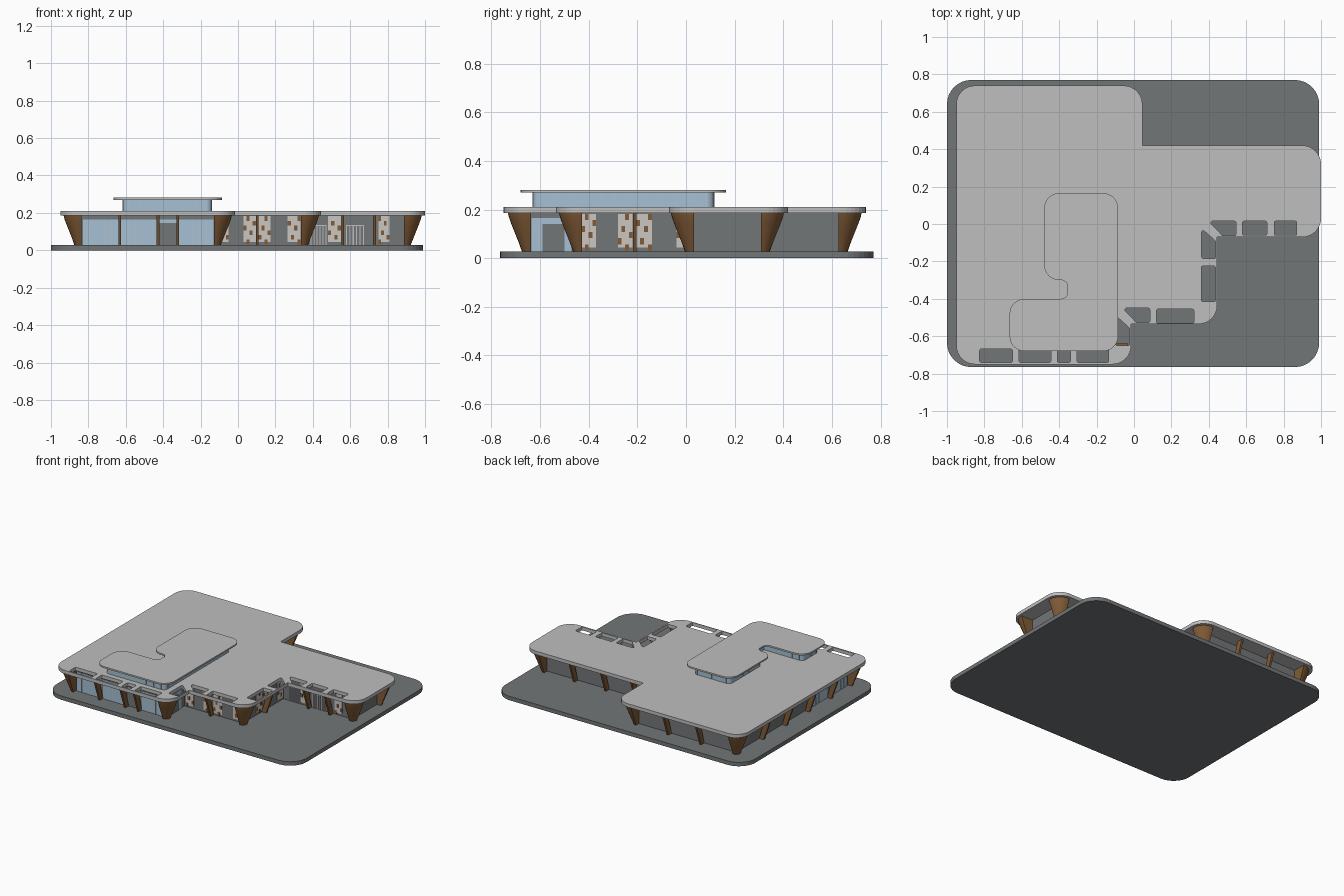
import bpy, bmesh, math
from mathutils import Vector

cube = bpy.data.objects.get("Cube")
if cube:
    bpy.data.objects.remove(cube, do_unlink=True)


def material(name, rgb):
    m = bpy.data.materials.new(name)
    m.use_nodes = True
    m.diffuse_color = (*rgb, 1)
    m.node_tree.nodes["Principled BSDF"].inputs["Base Color"].default_value = (*rgb, 1)
    return m


DARK = material("dark grey", (0.17, 0.18, 0.185))
LIGHT = material("light grey", (0.52, 0.52, 0.52))
WOOD = material("brown wood", (0.22, 0.105, 0.038))
GLASS = material("pale blue glass", (0.38, 0.53, 0.66))
CREAM = material("pale panel", (0.6, 0.57, 0.54))

FLOOR, EAVE, ROOF = 0.028, 0.185, 0.21


def rounded(points, radius=0.1, inner=0.0, steps=8):
    """Round the corners of a counter-clockwise outline."""
    out = []
    for i, p in enumerate(points):
        p = Vector(p)
        a = (Vector(points[i - 1]) - p).normalized()
        b = (Vector(points[(i + 1) % len(points)]) - p).normalized()
        r = radius if a.cross(b) < 0 else inner
        if r == 0:
            out.append(p)
            continue
        half = a.angle(b) / 2
        t = r / math.tan(half)
        centre = p + (a + b).normalized() * (r / math.sin(half))
        u, v = p + a * t - centre, p + b * t - centre
        sweep = math.pi - 2 * half
        for k in range(steps + 1):
            f = k / steps
            w = (u * math.sin((1 - f) * sweep) + v * math.sin(f * sweep)) / math.sin(sweep)
            out.append(centre + w)
    return out


def slab(name, outline, z0, z1, mats, holes=(), rule=None):
    """Extrude a filled outline with holes; rule picks a material from the normal."""
    cu = bpy.data.curves.new(name, 'CURVE')
    cu.dimensions, cu.fill_mode = '2D', 'BOTH'
    cu.extrude = (z1 - z0) / 2
    for loop in [outline, *holes]:
        sp = cu.splines.new('POLY')
        sp.points.add(len(loop) - 1)
        for q, p in zip(sp.points, loop):
            q.co = (p[0], p[1], 0, 1)
        sp.use_cyclic_u = True
    tmp = bpy.data.objects.new(name + "_curve", cu)
    bpy.context.collection.objects.link(tmp)
    deps = bpy.context.evaluated_depsgraph_get()
    me = bpy.data.meshes.new_from_object(tmp.evaluated_get(deps))
    bpy.data.objects.remove(tmp, do_unlink=True)
    bm = bmesh.new()
    bm.from_mesh(me)
    bmesh.ops.remove_doubles(bm, verts=bm.verts, dist=1e-5)
    bmesh.ops.recalc_face_normals(bm, faces=bm.faces)
    bm.normal_update()
    for f in bm.faces:
        f.material_index = rule(f.normal) if rule else 0
        f.smooth = False
    return finish(name, bm, mats, (z0 + z1) / 2, me)


def finish(name, bm, mats, z=0, me=None):
    me = me or bpy.data.meshes.new(name)
    bm.to_mesh(me)
    bm.free()
    me.materials.clear()
    for m in mats:
        me.materials.append(m)
    ob = bpy.data.objects.new(name, me)
    ob.location.z = z
    bpy.context.collection.objects.link(ob)
    return ob


def prism(bm, wall, s0, s1, profile):
    """Sweep a (depth, z) profile along a wall from s0 to s1."""
    axis, at, sign = wall
    ends = []
    for s in (s0, s1):
        ring = []
        for d, z in profile:
            c = at + sign * d
            ring.append(bm.verts.new((s, c, z) if axis == 'y' else (c, s, z)))
        ends.append(ring)
    n = len(profile)
    faces = [bm.faces.new(ends[0]), bm.faces.new(ends[1][::-1])]
    for i in range(n):
        j = (i + 1) % n
        faces.append(bm.faces.new((ends[0][j], ends[0][i], ends[1][i], ends[1][j])))
    bmesh.ops.recalc_face_normals(bm, faces=faces)


def plates(name, mat, items, depth=0.004):
    bm = bmesh.new()
    for wall, s0, s1, z0, z1 in items:
        prism(bm, wall, s0, s1, [(-0.002, z0), (depth, z0), (depth, z1), (-0.002, z1)])
    return finish(name, bm, [mat])


# Base
base = rounded([(-1, -0.765), (0.99, -0.765), (0.99, 0.77), (-1, 0.77)], 0.13)
slab("base_slab", base, 0, FLOOR, [DARK])

# Main roof with openings along the eaves
roof = [(-0.95, -0.75), (-0.015, -0.75), (-0.015, -0.535), (0.445, -0.535), (0.445, -0.07),
        (1, -0.07), (1, 0.42), (0.045, 0.42), (0.045, 0.74), (-0.95, 0.74)]
rects = [(a, -0.74, b, -0.668) for a, b in
         ((-0.825, -0.65), (-0.615, -0.445), (-0.41, -0.34), (-0.305, -0.135))]
rects += [(0.12, -0.53, 0.32, -0.455), (0.36, -0.415, 0.435, -0.225),
          (0.58, -0.06, 0.71, 0.015), (0.75, -0.06, 0.87, 0.015)]
holes = [[(a, b), (c, b), (c, d), (a, d)] for a, b, c, d in rects]
for cx, cy in ((-0.015, -0.535), (0.445, -0.07)):       # mitred openings at inner corners
    holes.append([(cx + 0.028, cy + 0.008), (cx + 0.1, cy + 0.008),
                  (cx + 0.1, cy + 0.085), (cx - 0.045, cy + 0.085)])
    holes.append([(cx - 0.083, cy - 0.115), (cx - 0.008, cy - 0.115),
                  (cx - 0.008, cy - 0.022), (cx - 0.083, cy + 0.045)])
slab("main_roof", rounded(roof, 0.1), EAVE, ROOF, [LIGHT, WOOD],
     [rounded(h, 0.008, steps=2) for h in holes], lambda n: int(n.z < -0.5))

# Walls
walls = [(-0.84, -0.64), (-0.125, -0.64), (-0.125, -0.43), (0.34, -0.43), (0.34, 0.03),
         (0.89, 0.03), (0.89, 0.31), (-0.065, 0.31), (-0.065, 0.63), (-0.84, 0.63)]
slab("walls", walls, FLOOR, EAVE, [DARK])

FRONT, FRONT_SIDE = ('y', -0.64, -1), ('x', -0.125, 1)
MID, MID_SIDE = ('y', -0.43, -1), ('x', 0.34, 1)
WING, WING_END = ('y', 0.03, -1), ('x', 0.89, 1)
WING_BACK, BACK_SIDE = ('y', 0.31, 1), ('x', -0.065, 1)
BACK, SIDE = ('y', 0.63, 1), ('x', -0.84, -1)

# Upper roof and its band of windows
upper = [(-0.665, -0.68), (-0.085, -0.68), (-0.085, 0.165), (-0.48, 0.165),
         (-0.48, -0.3), (-0.355, -0.3), (-0.355, -0.4), (-0.665, -0.4)]
slab("upper_roof", rounded(upper, 0.08, 0.035), 0.27, 0.281, [LIGHT])
band = [(-0.615, -0.63), (-0.14, -0.63), (-0.14, 0.115), (-0.43, 0.115),
        (-0.43, -0.25), (-0.305, -0.25), (-0.305, -0.45), (-0.615, -0.45)]
slab("upper_windows", rounded(band, 0.03), ROOF, 0.27, [GLASS, DARK], (),
     lambda n: int(max(abs(n.x), abs(n.y)) < 0.995))

bars = []
for wall, a, b in ((('y', -0.63, -1), -0.585, -0.17), (('x', -0.14, 1), -0.6, 0.085),
                   (('y', 0.115, 1), -0.4, -0.17), (('x', -0.43, -1), -0.22, 0.085),
                   (('x', -0.615, -1), -0.6, -0.48), (('y', -0.45, 1), -0.585, -0.31)):
    n = max(2, round((b - a) / 0.06))
    bars += [(wall, a + (b - a) * i / n - 0.001, a + (b - a) * i / n + 0.001, ROOF, 0.27)
             for i in range(n + 1)]
plates("upper_window_bars", LIGHT, bars, 0.002)

# Ground floor glazing with thin bars
glass, bars = [], []
for wall, a, b in ((FRONT, -0.83, -0.64), (FRONT, -0.625, -0.435), (FRONT, -0.315, -0.13),
                   (FRONT_SIDE, -0.635, -0.47), (SIDE, -0.62, -0.42), (SIDE, -0.4, -0.17)):
    glass.append((wall, a, b, FLOOR, 0.165))
    n = round((b - a) / 0.035)
    bars += [(wall, a + (b - a) * i / n - 0.001, a + (b - a) * i / n + 0.001, FLOOR, 0.165)
             for i in range(1, n)]
    bars.append((wall, a, b, 0.131, 0.133))
glass.append((FRONT, -0.43, -0.325, 0.145, 0.165))
plates("ground_windows", GLASS, glass)
plates("ground_window_bars", LIGHT, bars, 0.006)
plates("side_door", DARK, [(FRONT_SIDE, -0.59, -0.5, FLOOR, 0.14)], 0.007)

# Pale wall panels with staggered wooden blocks
pale, blocks = [], []
panels = [(MID, -0.11, -0.05), (MID, 0.03, 0.095), (MID, 0.11, 0.175), (MID, 0.265, 0.335),
          (WING, 0.48, 0.55), (WING, 0.75, 0.81), (MID_SIDE, -0.43, -0.37),
          (MID_SIDE, -0.28, -0.22), (MID_SIDE, -0.205, -0.14), (MID_SIDE, -0.04, 0.02)]
for k, (wall, a, b) in enumerate(panels):
    pale.append((wall, a, b, FLOOR + 0.015, 0.182))
    w, h = (b - a) / 4, 0.025
    for row in range(6):
        col = (row * 3 + k) % 5
        if col < 4:
            z = FLOOR + 0.004 + row * h
            blocks.append((wall, a + col * w, a + (col + 1) * w, z, z + h))
plates("pale_panels", CREAM, pale)
plates("wooden_blocks", WOOD, blocks, 0.006)

# Entrance doors with upright bars
doors = []
for a, b in ((0.39, 0.47), (0.58, 0.67)):
    doors += [(WING, a + (b - a) * i / 5 - 0.003, a + (b - a) * i / 5 + 0.003, FLOOR, 0.135)
              for i in range(6)]
    doors.append((WING, a, b, 0.13, 0.136))
plates("entrance_bars", LIGHT, doors, 0.006)

# Slanted struts under the eaves
bm = bmesh.new()
strut = [(0, FLOOR), (0.035, FLOOR), (0.09, EAVE), (0.045, EAVE)]
for wall, places in ((FRONT, (-0.632, -0.428, -0.322)), (MID, (0.103,)), (MID_SIDE, (-0.21,)),
                     (WING, (0.56, 0.73)), (WING_BACK, (0.16, 0.4, 0.65)),
                     (BACK, (-0.58, -0.32)), (SIDE, (-0.41, -0.16, 0.1, 0.36))):
    for s in places:
        prism(bm, wall, s - 0.007, s + 0.007, strut)
finish("eave_struts", bm, [WOOD])

# Flared columns on the outer corners
bm = bmesh.new()
flare = [(0.033, FLOOR), (0.058, 0.09), (0.078, 0.14), (0.088, 0.168), (0.092, EAVE)]
for cx, cy, sx, sy in ((-0.84, -0.64, -1, -1), (-0.125, -0.64, 1, -1), (0.34, -0.43, 1, -1),
                       (0.89, 0.03, 1, -1), (0.89, 0.31, 1, 1), (-0.065, 0.63, 1, 1),
                       (-0.84, 0.63, -1, 1)):
    rings = []
    for r, z in flare:
        arc = [(r * math.cos(i * math.pi / 20), r * math.sin(i * math.pi / 20)) for i in range(11)]
        arc = [(0.0, -0.002), (r, -0.002)] + arc[1:-1] + [(-0.002, r), (-0.002, 0.0)]
        rings.append([bm.verts.new((cx + sx * x, cy + sy * y, z)) for x, y in arc])
    n = len(rings[0])
    faces = [bm.faces.new(rings[0]), bm.faces.new(rings[-1][::-1])]
    for lo, hi in zip(rings, rings[1:]):
        faces += [bm.faces.new((lo[i], lo[(i + 1) % n], hi[(i + 1) % n], hi[i])) for i in range(n)]
    bmesh.ops.recalc_face_normals(bm, faces=faces)
columns = finish("corner_columns", bm, [WOOD])
bpy.context.view_layer.objects.active = columns
columns.select_set(True)
bpy.ops.object.shade_smooth_by_angle(angle=math.radians(35))
